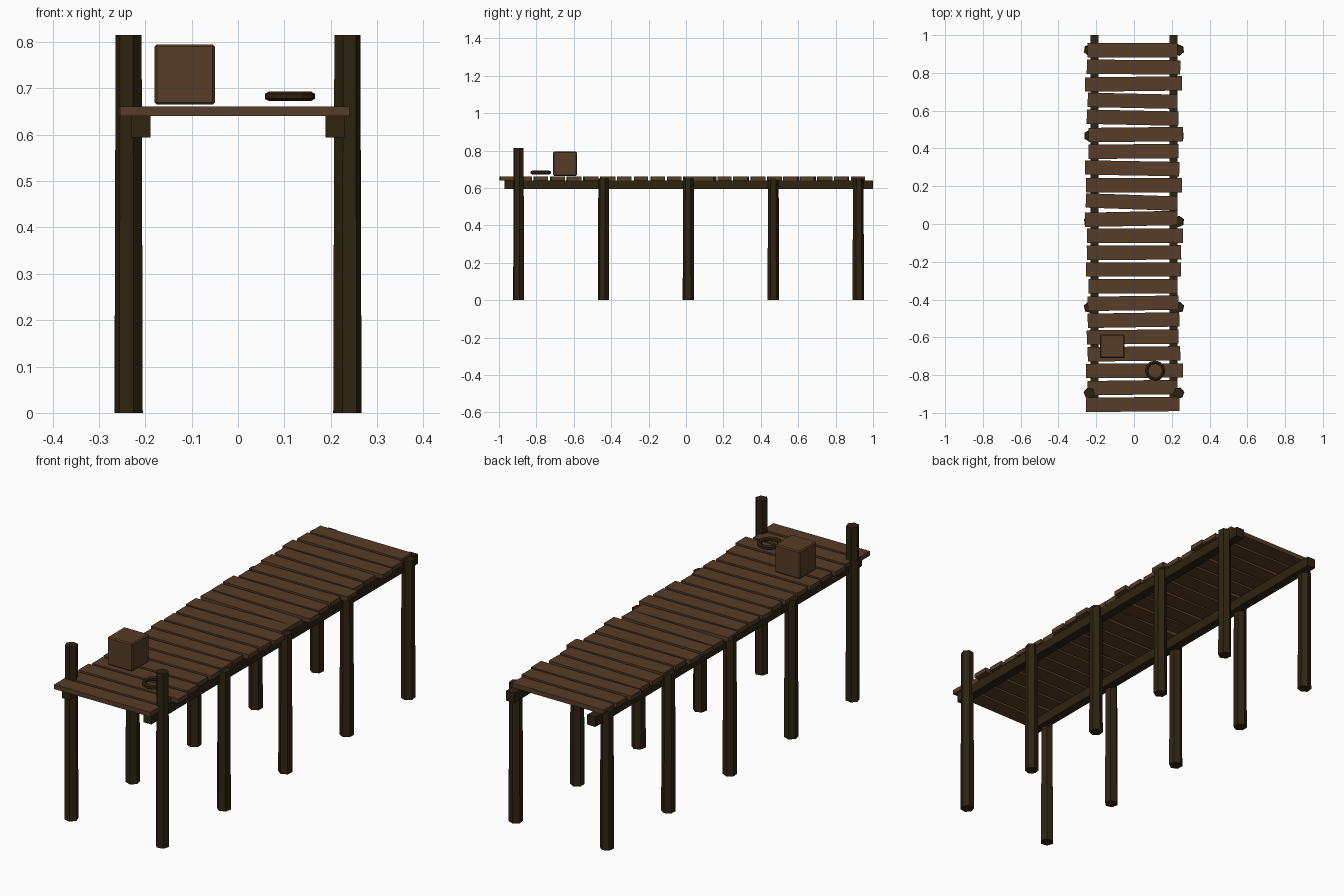
import bpy
import bmesh
from math import radians
from mathutils import Matrix, Vector

cube = bpy.data.objects.get("Cube")
if cube:
    bpy.data.objects.remove(cube, do_unlink=True)


def make_material(name, colour):
    mat = bpy.data.materials.new(name)
    mat.use_nodes = True
    mat.diffuse_color = (*colour, 1)
    shader = next(n for n in mat.node_tree.nodes if n.type == "BSDF_PRINCIPLED")
    shader.inputs["Base Color"].default_value = (*colour, 1)
    shader.inputs["Roughness"].default_value = 0.9
    return mat


plank_wood = make_material("plank brown", (0.095, 0.046, 0.020))
post_wood = make_material("dark timber", (0.028, 0.017, 0.005))


def add_object(name, bm, mat, location):
    mesh = bpy.data.meshes.new(name)
    bm.to_mesh(mesh)
    bm.free()
    mesh.materials.append(mat)
    obj = bpy.data.objects.new(name, mesh)
    obj.location = location
    bpy.context.collection.objects.link(obj)
    return obj


def add_box(name, size, location, mat, turn=0, bevel=0):
    bm = bmesh.new()
    bmesh.ops.create_cube(bm, size=1, matrix=Matrix.Diagonal((*size, 1)))
    obj = add_object(name, bm, mat, location)
    obj.rotation_euler.z = radians(turn)
    if bevel:
        mod = obj.modifiers.new("worn_edges", "BEVEL")
        mod.width = bevel
        mod.segments = 1
    return obj


def add_post(name, x, y, height, turn):
    bm = bmesh.new()
    bmesh.ops.create_cone(bm, cap_ends=True, segments=6, radius1=0.031,
                          radius2=0.0285, depth=height,
                          matrix=Matrix.Rotation(radians(turn), 4, "Z"))
    return add_object(name, bm, post_wood, (x, y, height / 2))


# Deck planks, back to front: left end, right end (hundredths), tilt (degrees)
planks = [
    (-24.5, 23, 0), (-25, 24.5, -.5), (-26, 25.5, .7), (-24.5, 23, -1.2),
    (-25, 23.5, -1.2), (-24, 26, .6), (-24, 23.5, .5), (-26, 24, -1),
    (-25.5, 25.5, 0), (-25.5, 23, -2), (-26, 23, 1.2), (-25, 26, 0),
    (-25, 25, .3), (-25.5, 25, 0), (-24, 23, 0), (-24.5, 23.5, .8),
    (-24.5, 24, .9), (-25, 23.5, .6), (-24.5, 24.5, .7), (-25.5, 26, .3),
    (-24.5, 23, .8), (-25.5, 24, .6),
]
for i, (left, right, tilt) in enumerate(planks):
    y = 0.92 - i * 0.0893
    add_box(f"deck_plank_{i + 1}", ((right - left) / 100, 0.076, 0.021),
            ((left + right) / 200, y, 0.6505), plank_wood, tilt)

# Long beams and rows of posts; the front pair rises above the deck
for side, label in ((-1, "right"), (1, "left")):
    add_box(f"{label}_beam", (0.042, 1.97, 0.046), (side * 0.21, 0.015, 0.617), post_wood)
    for i in range(5):
        add_post(f"{label}_post_{i + 1}", side * 0.236, -0.895 + i * 0.454,
                 0.815 if i == 0 else 0.65, -side * 20 + i * 7 * side)

# Crate resting on the deck
add_box("crate", (0.13, 0.126, 0.13), (-0.115, -0.647, 0.73), plank_wood, bevel=0.005)

# Rope ring: a hexagon section swept round a circle
bm = bmesh.new()
bmesh.ops.create_circle(bm, segments=6, radius=0.0105,
                        matrix=Matrix.Translation((0.045, 0, 0)) @ Matrix.Rotation(radians(90), 4, "X")
                        @ Matrix.Rotation(radians(90), 4, "Z") @ Matrix.Rotation(radians(30), 4, "Z"))
bmesh.ops.spin(bm, geom=bm.verts[:] + bm.edges[:], cent=Vector(), axis=(0, 0, 1),
               angle=radians(360), steps=12, use_merge=True)
bmesh.ops.remove_doubles(bm, verts=bm.verts, dist=0.0001)
bmesh.ops.recalc_face_normals(bm, faces=bm.faces)
add_object("rope_ring", bm, post_wood, (0.112, -0.777, 0.683))
